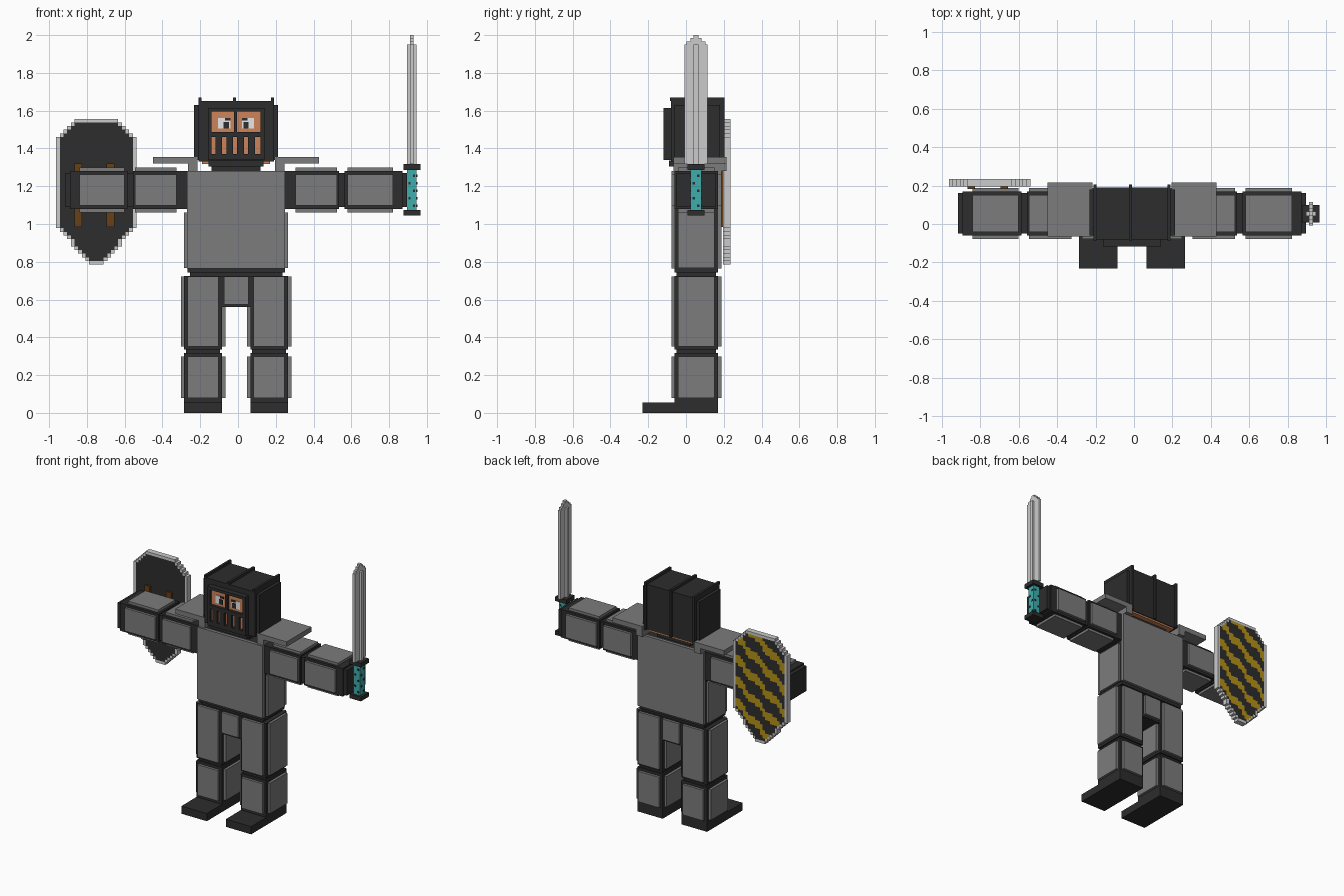
import bpy, bmesh, math

if "Cube" in bpy.data.objects:
    bpy.data.objects.remove(bpy.data.objects["Cube"])

def mat(name, r, g, b):
    m = bpy.data.materials.new(name)
    m.diffuse_color = (r, g, b, 1)
    m.use_nodes = True
    m.node_tree.nodes["Principled BSDF"].inputs["Base Color"].default_value = m.diffuse_color
    return m

DARK = mat("dark_iron", .026, .026, .026)
GREY = mat("plate_grey", .2, .2, .2)
SILVER = mat("silver", .6, .6, .6)
SKIN = mat("skin", .62, .23, .1)
TEAL = mat("teal", .05, .42, .42)
BROWN = mat("brown_leather", .14, .05, .008)
GOLD = mat("gold", .45, .28, .008)
WHITE = mat("white", .8, .8, .8)

CX, CY = -0.01, 0.055   # centre of the body

def boxes(name, material, *bounds):
    """One object made of boxes given as (x0, x1, y0, y1, z0, z1)."""
    bm = bmesh.new()
    for x0, x1, y0, y1, z0, z1 in bounds:
        vs = bmesh.ops.create_cube(bm, size=1)["verts"]
        for v in vs:
            v.co.x = x0 if v.co.x < 0 else x1
            v.co.y = y0 if v.co.y < 0 else y1
            v.co.z = z0 if v.co.z < 0 else z1
    return finish(name, bm, material)

def finish(name, bm, *materials):
    me = bpy.data.meshes.new(name)
    bm.to_mesh(me)
    bm.free()
    for m in materials:
        me.materials.append(m)
    ob = bpy.data.objects.new(name, me)
    bpy.context.collection.objects.link(ob)
    return ob

def side_box(s, a, b, *rest):
    """Box whose x range is a distance from the body centre on side s."""
    x = sorted((CX + s * a, CX + s * b))
    return (x[0], x[1], *rest)

F, B = CY - .115, CY + .115   # front and back of the limb cores
T, E = .018, .018             # plate thickness and edge margin

for s, side in ((-1, "left"), (1, "right")):
    # feet
    boxes(f"{side}_foot", DARK, side_box(s, .075, .275, -.23, .17, 0, .055))

    # legs: dark cores with a plate on each of four sides
    boxes(f"{side}_leg_core", DARK,
          side_box(s, .075, .275, F, B, .055, .318),
          side_box(s, .085, .265, F + .01, B - .01, .318, .335),
          side_box(s, .075, .275, F, B, .335, .725))
    for part, z0, z1 in (("shin", .08, .298), ("thigh", .352, .722)):
        zi = min(z1, .56)
        boxes(f"{side}_{part}_plates", GREY,
              side_box(s, .075 + E, .275 - E, F - T, F, z0, z1),
              side_box(s, .075 + E, .275 - E, B, B + T, z0, z1),
              side_box(s, .275, .275 + T, F + E, B - E, z0, z1),
              side_box(s, .075 - T, .075, F + E, B - E, z0, zi))

    # arms, held straight out
    boxes(f"{side}_arm_core", DARK,
          side_box(s, .255, .545, F, B, 1.08, 1.28),
          side_box(s, .545, .575, F + .01, B - .01, 1.09, 1.27),
          side_box(s, .575, .88, F, B, 1.08, 1.28),
          side_box(s, .88, .905, F + .01, B - .01, 1.09, 1.27))
    for part, x0, x1 in (("upper_arm", .315, .535), ("forearm", .59, .83)):
        boxes(f"{side}_{part}_plates", GREY,
              side_box(s, x0, x1, F - T, F, 1.08 + E, 1.28 - E),
              side_box(s, x0, x1, B, B + T, 1.08 + E, 1.28 - E),
              side_box(s, x0, x1, F + E, B - E, 1.28, 1.28 + T),
              side_box(s, x0, x1, F + E, B - E, 1.08 - T, 1.08))

    # shoulder guards
    boxes(f"{side}_shoulder_guard", GREY,
          side_box(s, .205, .44, -.065, .215, 1.32, 1.355),
          side_box(s, .205, .255, -.065, .215, 1.28, 1.32))

    # torso side plates
    boxes(f"{side}_torso_plate", GREY,
          side_box(s, .26, .275, F + E, B - E, .768, 1.06))

# hips, waist and torso
boxes("hips", DARK, (-.085, .065, F, B, .56, .725))
boxes("hip_plates", GREY, (-.075, .055, F - T, F, .575, .722),
      (-.075, .055, B, B + T, .575, .722))
boxes("waist", DARK, (-.255, .235, F + .01, B - .01, .725, .745),
      (-.268, .248, F, B, .742, .765))
boxes("torso_core", DARK, (-.27, .25, F, B, .765, 1.28))
boxes("torso_plates", GREY, (-.27, .25, F - T, F, .765, 1.28),
      (-.27, .25, B, B + T, .765, 1.28))

# neck and helmet
boxes("neck_guard", DARK, (-.14, .12, -.04, .15, 1.28, 1.312),
      (-.155, .135, -.09, .15, 1.305, 1.335))
boxes("head_base", SKIN, (-.19, .17, -.05, .185, 1.318, 1.335))
boxes("helmet", DARK, (-.21, .19, -.08, .19, 1.33, 1.652),
      side_box(-1, .2, .222, -.06, .18, 1.34, 1.63),
      side_box(1, .2, .222, -.06, .18, 1.34, 1.63))
ridges = []
for x in (-.21, -.026, .174):
    ridges += [(x, x + .016, -.085, .205, 1.65, 1.67),
               (x, x + .016, .188, .205, 1.33, 1.67)]
boxes("helmet_ridges", DARK, *ridges)

# face and visor
boxes("face", SKIN, (-.15, .13, -.098, -.078, 1.35, 1.605))
bars = [(-.16, .14, 1.595, 1.615), (-.16, .14, 1.46, 1.486),
        (-.16, .14, 1.338, 1.37), (-.16, -.14, 1.34, 1.61),
        (.12, .14, 1.34, 1.61), (-.02, -.004, 1.46, 1.61)]
bars += [(-.12 + .058 * i, -.085 + .058 * i, 1.365, 1.465) for i in range(4)]
boxes("visor", DARK, *[(a, b, -.118, -.08, c, d) for a, b, c, d in bars])
whites, pupils = [], []
for s in (-1, 1):
    whites.append(side_box(s, .03, .096, -.102, -.097, 1.505, 1.56))
    pupils.append(side_box(s, .038, .066, -.105, -.101, 1.505, 1.54))
    pupils.append(side_box(s, .03, .06, -.105, -.101, 1.548, 1.562))
boxes("eyes", WHITE, *whites)
boxes("pupils", DARK, *pupils)

# sword
SX, SY = .92, .053
boxes("sword_guards", DARK, *[(SX - .045, SX + .045, SY - .045, SY + .045, z, z + .03)
                              for z in (1.045, 1.287)])
boxes("sword_grip", TEAL, (SX - .026, SX + .026, SY - .028, SY + .028, 1.075, 1.287))
studs = []
for i in range(5):
    z, o = 1.09 + .04 * i, .012 * (-1) ** i
    studs += [(SX + o - .006, SX + o + .006, SY - .031, SY + .031, z, z + .012),
              (SX - .029, SX + .029, SY + o - .006, SY + o + .006, z, z + .012)]
boxes("grip_studs", DARK, *studs)
blade = [(SX - .025, SX + .025, SY - .012, SY + .012, 1.317, 1.95)]
for w, top in ((.062, 1.95), (.05, 1.967), (.03, 1.985), (.012, 2.0)):
    blade.append((SX - .01, SX + .01, SY - w, SY + w, 1.317, top))
boxes("sword_blade", SILVER, *blade)

# shield: stepped cells with a silver rim and gold stripes on the outer side
SHX, C = -.75, .0193
def inside(i, j):
    x, z = abs((i + .5) * C), .785 + (j + .5) * C
    if z < .785 or z > 1.556:
        return False
    w = .22
    if z < .99:
        w = .025 + (z - .785) / .205 * .195
    elif z > 1.43:
        w = .22 - .12 * ((z - 1.43) / .125) ** 1.3
    return x < w

bm = bmesh.new()
grid = {}
def corner(i, j):
    if (i, j) not in grid:
        grid[i, j] = bm.verts.new((SHX + i * C, .195, .785 + j * C))
    return grid[i, j]
for j in range(41):
    for i in range(-13, 13):
        if inside(i, j):
            f = bm.faces.new([corner(i, j), corner(i + 1, j),
                              corner(i + 1, j + 1), corner(i, j + 1)])
            rim = not all(inside(i + a, j + b) for a, b in ((1, 0), (-1, 0), (0, 1), (0, -1)))
            f.material_index = 1 if rim else 0
ext = bmesh.ops.extrude_face_region(bm, geom=bm.faces[:], use_keep_orig=True)["geom"]
for v in ext:
    if isinstance(v, bmesh.types.BMVert):
        v.co.y = .235
bmesh.ops.recalc_face_normals(bm, faces=bm.faces[:])
for f in bm.faces:
    c = f.calc_center_median()
    if abs(f.normal.y) < .5:
        f.material_index = 1
    elif c.y > .23 and f.material_index == 0:
        wobble = .012 * math.sin(c.x * 45)
        if (c.z - .72 * c.x + wobble) % .155 < .062:
            f.material_index = 2
finish("shield", bm, DARK, SILVER, GOLD)
boxes("shield_straps", BROWN, *[(x - .02, x + .02, .182, .196, .985, 1.32)
                                for x in (-.845, -.675)])
